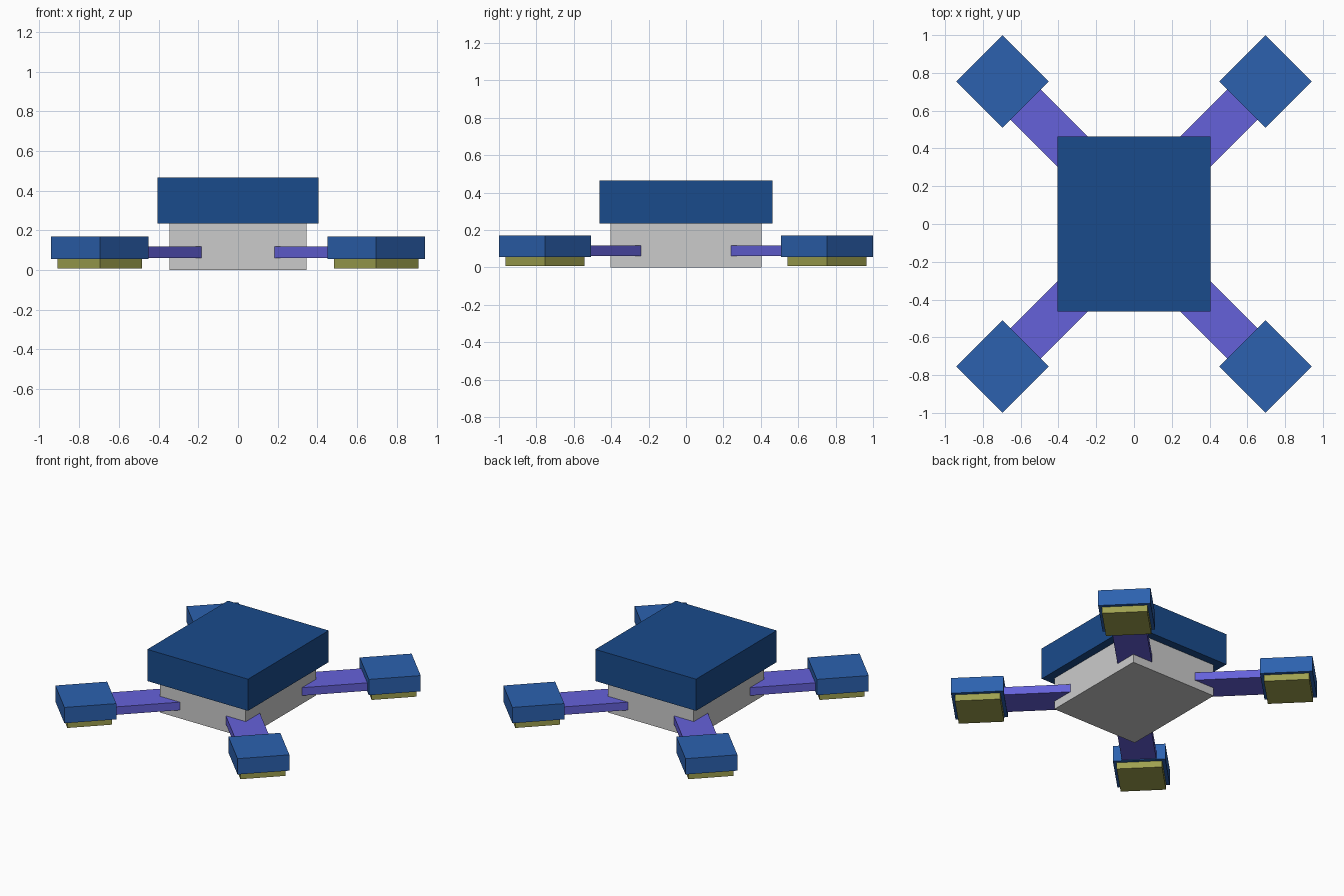
import bpy
from math import atan2, radians, sqrt

if "Cube" in bpy.data.objects:
    bpy.data.objects.remove(bpy.data.objects["Cube"])


def material(name, rgb):
    m = bpy.data.materials.new(name)
    m.diffuse_color = (*rgb, 1)
    m.use_nodes = True
    m.node_tree.nodes["Principled BSDF"].inputs["Base Color"].default_value = m.diffuse_color
    return m


NAVY = material("navy", (0.01, 0.07, 0.26))
BLUE = material("blue", (0.025, 0.12, 0.43))
VIOLET = material("violet", (0.13, 0.12, 0.70))
OLIVE = material("olive", (0.35, 0.36, 0.08))


def box(name, x, y, z0, z1, sx, sy, angle=0.0, mat=None):
    bpy.ops.mesh.primitive_cube_add(size=1, location=(x, y, (z0 + z1) / 2),
                                    rotation=(0, 0, angle))
    ob = bpy.context.object
    ob.name = name
    ob.scale = (sx, sy, z1 - z0)
    if mat:
        ob.data.materials.append(mat)
    return ob


# Central body and overhanging lid
box("body", 0, 0, 0, 0.235, 0.69, 0.808)
box("lid", 0, 0, 0.235, 0.465, 0.81, 0.926, mat=NAVY)

# Four diagonal legs, each with an arm, a pod and a foot pad
PX, PY = 0.696, 0.754
ARM_IN, ARM_OUT = 0.64, 0.15   # distances from pod centre back along the arm
for side, sx in (("left", -1), ("right", 1)):
    for end, sy in (("front", -1), ("back", 1)):
        tag = f"{end}_{side}"
        ang = atan2(sy, sx)
        mid = (ARM_IN + ARM_OUT) / 2 / sqrt(2)
        box(f"{tag}_arm", sx * (PX - mid), sy * (PY - mid), 0.06, 0.118,
            ARM_IN - ARM_OUT, 0.228, ang, VIOLET)
        box(f"{tag}_pod", sx * PX, sy * PY, 0.055, 0.17,
            0.347, 0.347, radians(45), BLUE)
        box(f"{tag}_foot", sx * PX, sy * PY, 0.008, 0.055,
            0.30, 0.30, radians(45), OLIVE)
